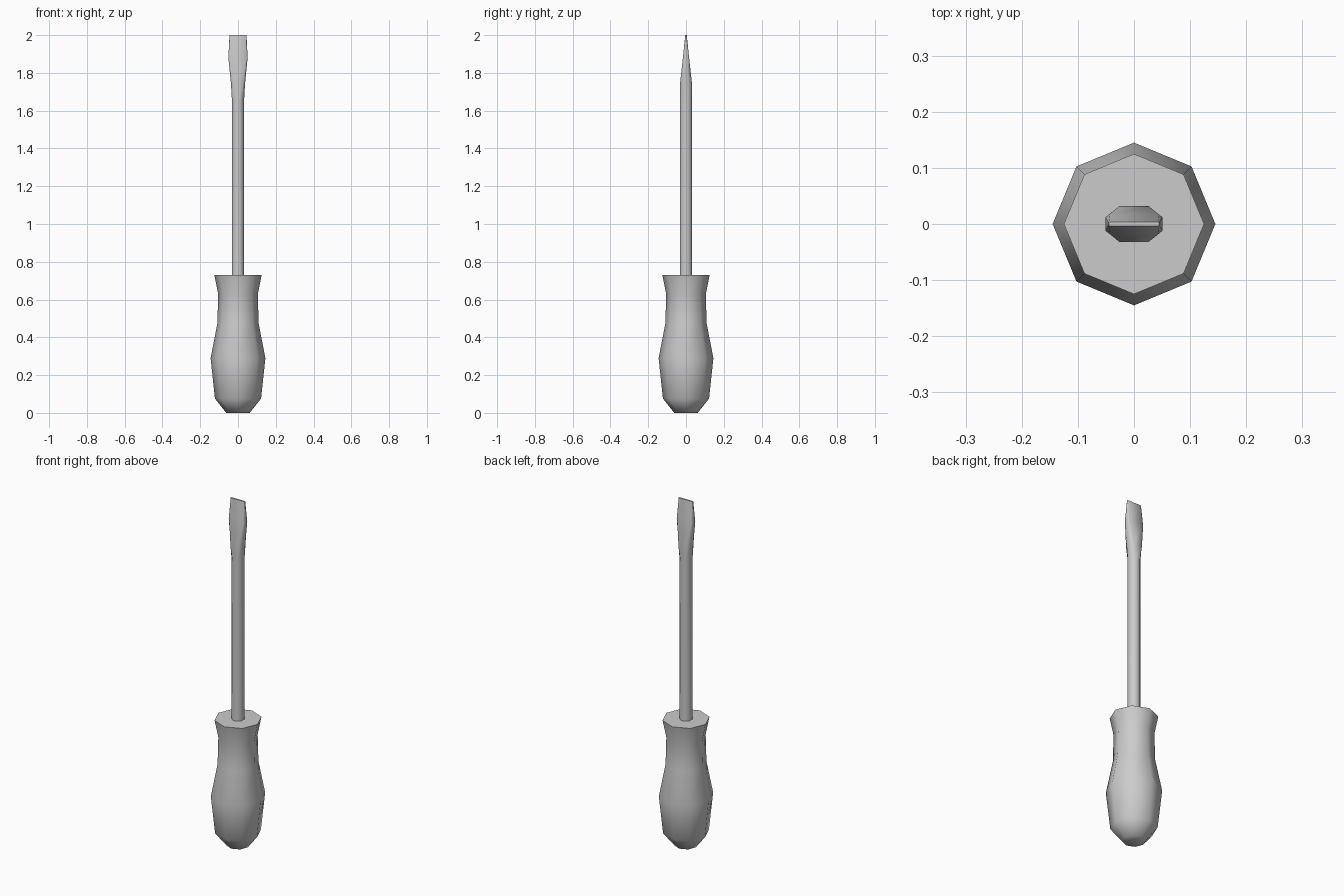
import bpy, bmesh, math

if "Cube" in bpy.data.objects:
    bpy.data.objects.remove(bpy.data.objects["Cube"])


def loft(name, rings):
    """Skin a stack of equal-sized vertex rings and cap both ends."""
    bm = bmesh.new()
    loops = [[bm.verts.new(p) for p in ring] for ring in rings]
    n = len(loops[0])
    for low, high in zip(loops, loops[1:]):
        for i in range(n):
            j = (i + 1) % n
            bm.faces.new((low[i], low[j], high[j], high[i]))
    bm.faces.new(loops[0][::-1])
    bm.faces.new(loops[-1])
    bmesh.ops.recalc_face_normals(bm, faces=bm.faces)
    mesh = bpy.data.meshes.new(name)
    bm.to_mesh(mesh)
    bm.free()
    obj = bpy.data.objects.new(name, mesh)
    bpy.context.collection.objects.link(obj)
    bpy.ops.object.select_all(action='DESELECT')
    obj.select_set(True)
    bpy.context.view_layer.objects.active = obj
    bpy.ops.object.shade_smooth_by_angle(angle=math.radians(60))
    return obj


def round_ring(r, z, n=8):
    return [(r * math.cos(math.tau * i / n), r * math.sin(math.tau * i / n), z)
            for i in range(n)]


def blade_ring(z, side_x, side_y, face_x, face_y):
    """Octagon given by its side corner and its face corner, mirrored in x and y."""
    s, f = (side_x, side_y), (face_x, face_y)
    signs = [(s, 1, 1), (f, 1, 1), (f, -1, 1), (s, -1, 1),
             (s, -1, -1), (f, -1, -1), (f, 1, -1), (s, 1, -1)]
    return [(p[0] * a, p[1] * b, z) for p, a, b in signs]


# Eight-sided grip
handle_profile = [(0.062, 0), (0.122, 0.075), (0.145, 0.29),
                  (0.109, 0.475), (0.105, 0.63), (0.125, 0.73)]
loft("handle", [round_ring(r, z) for r, z in handle_profile])

# Shaft flaring into a flat wedge tip
blade_sections = [
    (0.70, 0.032, 0.013, 0.013, 0.032),
    (1.65, 0.032, 0.013, 0.013, 0.032),
    (1.74, 0.037, 0.013, 0.026, 0.032),
    (1.88, 0.051, 0.012, 0.045, 0.0165),
    (2.00, 0.045, 0.002, 0.043, 0.004),
]
loft("shaft_and_blade", [blade_ring(*s) for s in blade_sections])
